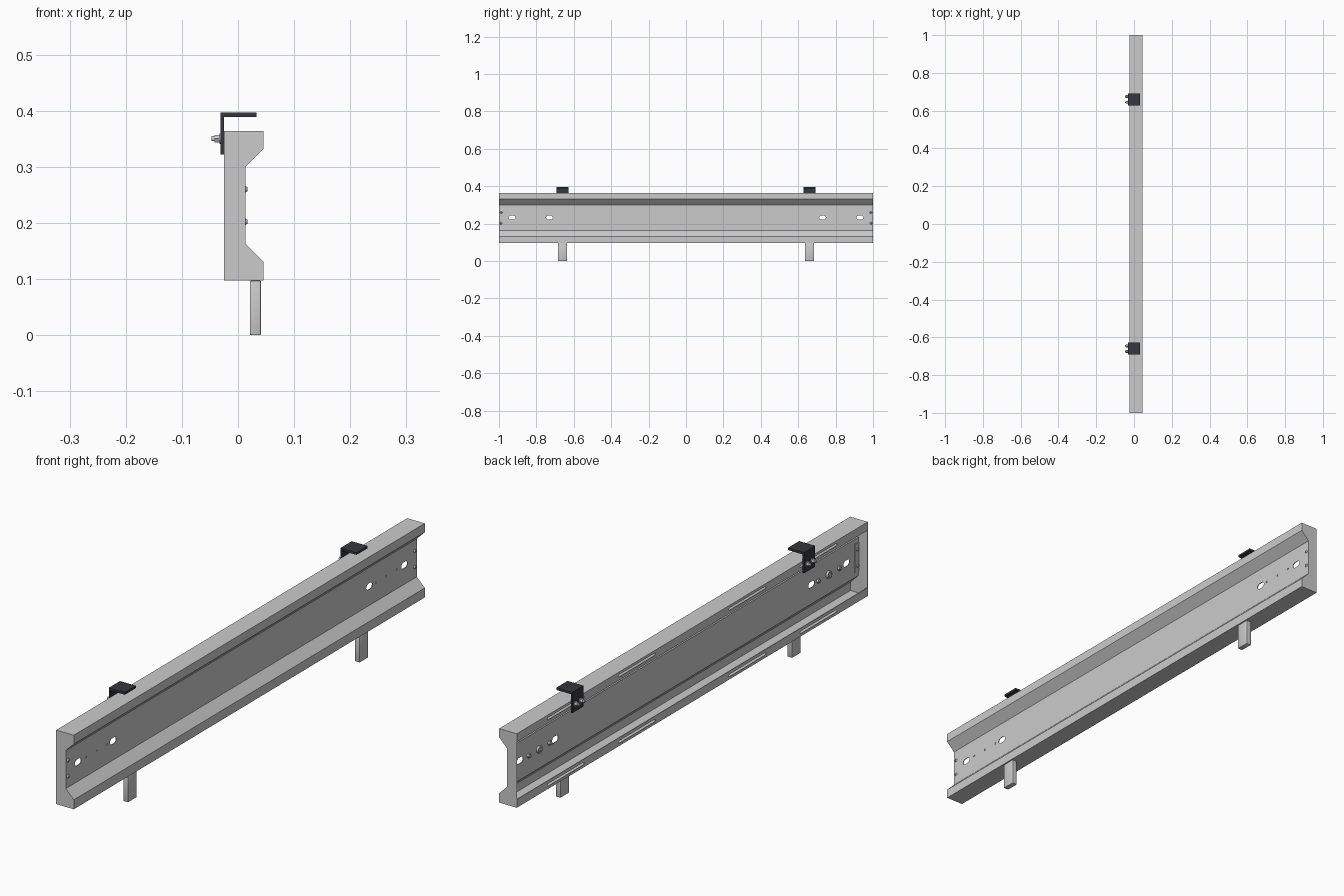
import bpy, bmesh, math
from mathutils import Matrix, Vector

if "Cube" in bpy.data.objects:
    bpy.data.objects.remove(bpy.data.objects["Cube"])

dark = bpy.data.materials.new("dark_steel")
dark.diffuse_color = (0.035, 0.038, 0.043, 1)
dark.use_nodes = True
dark.node_tree.nodes["Principled BSDF"].inputs["Base Color"].default_value = dark.diffuse_color


def finish(name, bm, mat=None, smooth=False):
    bmesh.ops.recalc_face_normals(bm, faces=bm.faces)
    return link(name, bm, mat, smooth)


def link(name, bm, mat=None, smooth=False):
    me = bpy.data.meshes.new(name)
    bm.to_mesh(me)
    bm.free()
    ob = bpy.data.objects.new(name, me)
    bpy.context.collection.objects.link(ob)
    if mat:
        me.materials.append(mat)
    if smooth:
        activate(ob)
        bpy.ops.object.shade_smooth_by_angle(angle=math.radians(35))
    return ob


def activate(ob):
    bpy.ops.object.select_all(action='DESELECT')
    ob.select_set(True)
    bpy.context.view_layer.objects.active = ob


def prism_y(bm, pts, y0, y1):
    """Solid with an x-z outline, running from y0 to y1."""
    a = [bm.verts.new((x, y0, z)) for x, z in pts]
    b = [bm.verts.new((x, y1, z)) for x, z in pts]
    bm.faces.new(a)
    bm.faces.new(b[::-1])
    for i in range(len(pts)):
        j = (i + 1) % len(pts)
        bm.faces.new((a[i], b[i], b[j], a[j]))


def box(bm, x0, x1, y0, y1, z0, z1):
    prism_y(bm, [(x0, z0), (x1, z0), (x1, z1), (x0, z1)], y0, y1)


def cyl_x(bm, x0, x1, y, z, r, n=16, r2=None):
    m = Matrix.Translation(((x0 + x1) / 2, y, z)) @ Matrix.Rotation(math.pi / 2, 4, 'Y')
    bmesh.ops.create_cone(bm, cap_ends=True, segments=n, radius1=r,
                          radius2=r if r2 is None else r2, depth=x1 - x0, matrix=m)


def slot_x(bm, x0, x1, y, z, length, height, n=6):
    """Oblong cutter through a wall facing x."""
    r, h = height / 2, (length - height) / 2
    pts = []
    for s, start in ((1, -math.pi / 2), (-1, math.pi / 2)):
        for i in range(n + 1):
            a = start + math.pi * i / n
            pts.append((y + s * h + r * math.cos(a), z + r * math.sin(a)))
    a = [bm.verts.new((x0, p, q)) for p, q in pts]
    b = [bm.verts.new((x1, p, q)) for p, q in pts]
    bm.faces.new(a)
    bm.faces.new(b[::-1])
    for i in range(len(pts)):
        j = (i + 1) % len(pts)
        bm.faces.new((a[i], b[i], b[j], a[j]))


T = 0.0025
BACK, FRONT, WEB = -0.025, 0.045, 0.013
Z0, Z1, ZM = 0.097, 0.364, 0.232
outline = [(BACK, Z1), (FRONT, Z1), (FRONT, 0.332), (WEB, 0.3),
           (WEB, 0.163), (FRONT, 0.131), (FRONT, Z0), (BACK, Z0)]

# rail: folded sheet, open at the back with two lips
bm = bmesh.new()
path = [(BACK, Z1 - 0.03)] + outline + [(BACK, Z0 + 0.03)]
rows = [[bm.verts.new((x, y, z)) for x, z in path] for y in (-0.998, 0.998)]
for i in range(len(path) - 1):
    bm.faces.new((rows[0][i], rows[0][i + 1], rows[1][i + 1], rows[1][i]))
rail = link("rail", bm)
sol = rail.modifiers.new("thickness", 'SOLIDIFY')
sol.thickness, sol.offset, sol.use_even_offset = T, -1, True

# holes in the web and slots in the lips
bm = bmesh.new()
for s in (-1, 1):
    for y in (0.93, 0.73):
        slot_x(bm, 0, 0.03, s * y, ZM, 0.036, 0.022)
    for y in (0.885, 0.825, 0.765):
        cyl_x(bm, 0, 0.03, s * y, ZM, 0.004, 12)
    for y in (0.72, 0.315):
        for z in (Z1 - 0.014, Z0 + 0.014):
            slot_x(bm, -0.035, -0.015, s * y, z, 0.21, 0.009)
cutter = finish("hole_cutter", bm)
cutter.hide_render = True
cut = rail.modifiers.new("holes", 'BOOLEAN')
cut.object, cut.operation, cut.solver = cutter, 'DIFFERENCE', 'EXACT'
activate(rail)
for m in ("thickness", "holes"):
    bpy.ops.object.modifier_apply(modifier=m)
bpy.data.objects.remove(cutter)

for s, side in ((-1, "front"), (1, "rear")):
    # end plate with a tab behind the web
    bm = bmesh.new()
    prism_y(bm, outline, s * (1 - T), s * 1.0)
    box(bm, WEB - 2 * T, WEB - T, *sorted((s * 0.975, s * 0.998)), 0.18, 0.283)
    finish(side + "_end_plate", bm)

    # rivets holding the tab
    bm = bmesh.new()
    for z in (0.202, 0.26):
        cyl_x(bm, WEB, WEB + 0.004, s * 0.988, z, 0.006, 16, 0.0035)
        cyl_x(bm, WEB - 0.009, WEB - 2 * T, s * 0.988, z, 0.005)
    finish(side + "_rivets", bm, smooth=True)

    # nuts behind the web
    bm = bmesh.new()
    for y, r in ((0.885, 0.008), (0.825, 0.013), (0.765, 0.008)):
        cyl_x(bm, WEB - 0.010, WEB - T, s * y, ZM, r, 6 if r < 0.01 else 20)
        cyl_x(bm, WEB - 0.013, WEB - 0.010, s * y, ZM, r * 0.6)
    finish(side + "_web_nuts", bm, smooth=True)

    # leg with softened edges
    bm = bmesh.new()
    box(bm, 0.021, 0.041, s * 0.66 - 0.025, s * 0.66 + 0.025, 0, Z0)
    bmesh.ops.bevel(bm, geom=bm.edges[:], offset=0.002, segments=2,
                    profile=0.5, affect='EDGES')
    finish(side + "_leg", bm, smooth=True)

    # angle bracket on the upper lip
    bm = bmesh.new()
    prism_y(bm, [(-0.031, 0.322), (BACK, 0.322), (BACK, 0.389), (0.033, 0.389),
                 (0.033, 0.397), (-0.031, 0.397)], s * 0.66 - 0.032, s * 0.66 + 0.032)
    finish(side + "_bracket", bm, dark)

    # bracket bolts: washer, hex nut, stud end
    bm = bmesh.new()
    for d in (-0.015, 0.015):
        y = s * 0.66 + d
        cyl_x(bm, -0.033, -0.031, y, 0.35, 0.0095, 20)
        cyl_x(bm, -0.042, -0.033, y, 0.35, 0.0075, 6)
        cyl_x(bm, -0.047, -0.042, y, 0.35, 0.0045, 14)
        cyl_x(bm, BACK, -0.018, y, 0.35, 0.0075, 6)
    finish(side + "_bracket_bolts", bm, smooth=True)
